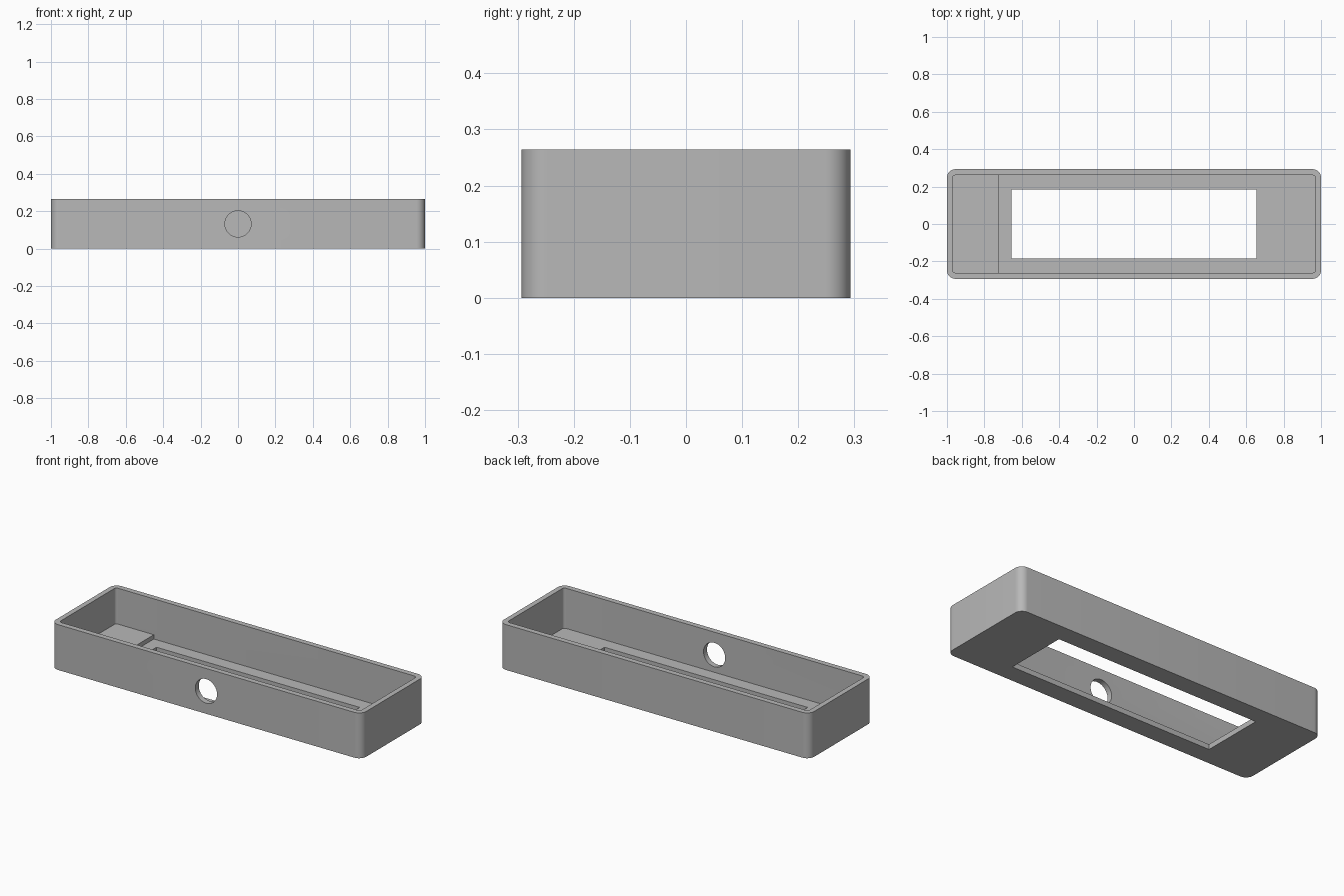
import bpy, bmesh, math

cube = bpy.data.objects.get("Cube")
if cube:
    bpy.data.objects.remove(cube, do_unlink=True)

LENGTH, DEPTH, HEIGHT = 2.0, 0.586, 0.264
WALL, FLOOR, STEP_TOP, STEP_X = 0.03, 0.03, 0.055, -0.725
HX, HY = LENGTH / 2, DEPTH / 2

grey = bpy.data.materials.new("plain grey")
grey.use_nodes = True
grey.diffuse_color = (0.48, 0.48, 0.48, 1)
grey.node_tree.nodes["Principled BSDF"].inputs["Base Color"].default_value = grey.diffuse_color


def add_object(name, bm):
    bmesh.ops.recalc_face_normals(bm, faces=bm.faces)
    mesh = bpy.data.meshes.new(name)
    bm.to_mesh(mesh)
    bm.free()
    mesh.materials.append(grey)
    obj = bpy.data.objects.new(name, mesh)
    bpy.context.collection.objects.link(obj)
    return obj


def prism(name, profile, half_y, radius=0):
    """Extrude an x-z profile along y and round its outermost upright edges."""
    bm = bmesh.new()
    face = bm.faces.new([bm.verts.new((x, -half_y, z)) for x, z in profile])
    new = bmesh.ops.extrude_face_region(bm, geom=[face])["geom"]
    bmesh.ops.translate(bm, vec=(0, 2 * half_y, 0),
                        verts=[g for g in new if isinstance(g, bmesh.types.BMVert)])
    if radius:
        reach = max(abs(x) for x, z in profile) - 0.001
        upright = [e for e in bm.edges
                   if all(abs(v.co.x) > reach for v in e.verts)
                   and abs(e.verts[0].co.z - e.verts[1].co.z) > 0.01]
        bmesh.ops.bevel(bm, geom=upright, offset=radius, segments=10,
                        profile=0.5, affect='EDGES')
    return add_object(name, bm)


def box_profile(half_x, bottom, top):
    return [(-half_x, bottom), (half_x, bottom), (half_x, top), (-half_x, top)]


# Outer shell with rounded corners
case = prism("open_case", box_profile(HX, 0, HEIGHT), HY, 0.045)

# Cavity, with a raised shelf at the right end
ix = HX - WALL
cavity = prism("cavity_cutter", [(-ix, 0.4), (-ix, STEP_TOP), (STEP_X, STEP_TOP),
                                 (STEP_X, FLOOR), (ix, FLOOR), (ix, 0.4)],
               HY - WALL - 0.002, 0.015)

# Rectangular window through the floor
window = prism("floor_window_cutter", box_profile(0.655, -0.1, 0.1), 0.185)

# Round hole through the front wall
bm = bmesh.new()
bmesh.ops.create_cone(bm, cap_ends=True, segments=64, radius1=0.07, radius2=0.07, depth=0.2)
hole = add_object("front_hole_cutter", bm)
hole.rotation_euler.x = math.pi / 2
hole.location = (0, -HY, HEIGHT / 2)

# Cut the shell and discard the cutters
bpy.context.view_layer.objects.active = case
for cutter in (cavity, window, hole):
    cutter.hide_render = True
    mod = case.modifiers.new(cutter.name, 'BOOLEAN')
    mod.operation = 'DIFFERENCE'
    mod.solver = 'EXACT'
    mod.object = cutter
    bpy.ops.object.modifier_apply(modifier=mod.name)
    bpy.data.objects.remove(cutter, do_unlink=True)

bpy.ops.object.select_all(action='DESELECT')
case.select_set(True)
bpy.ops.object.shade_smooth_by_angle(angle=math.radians(30))
